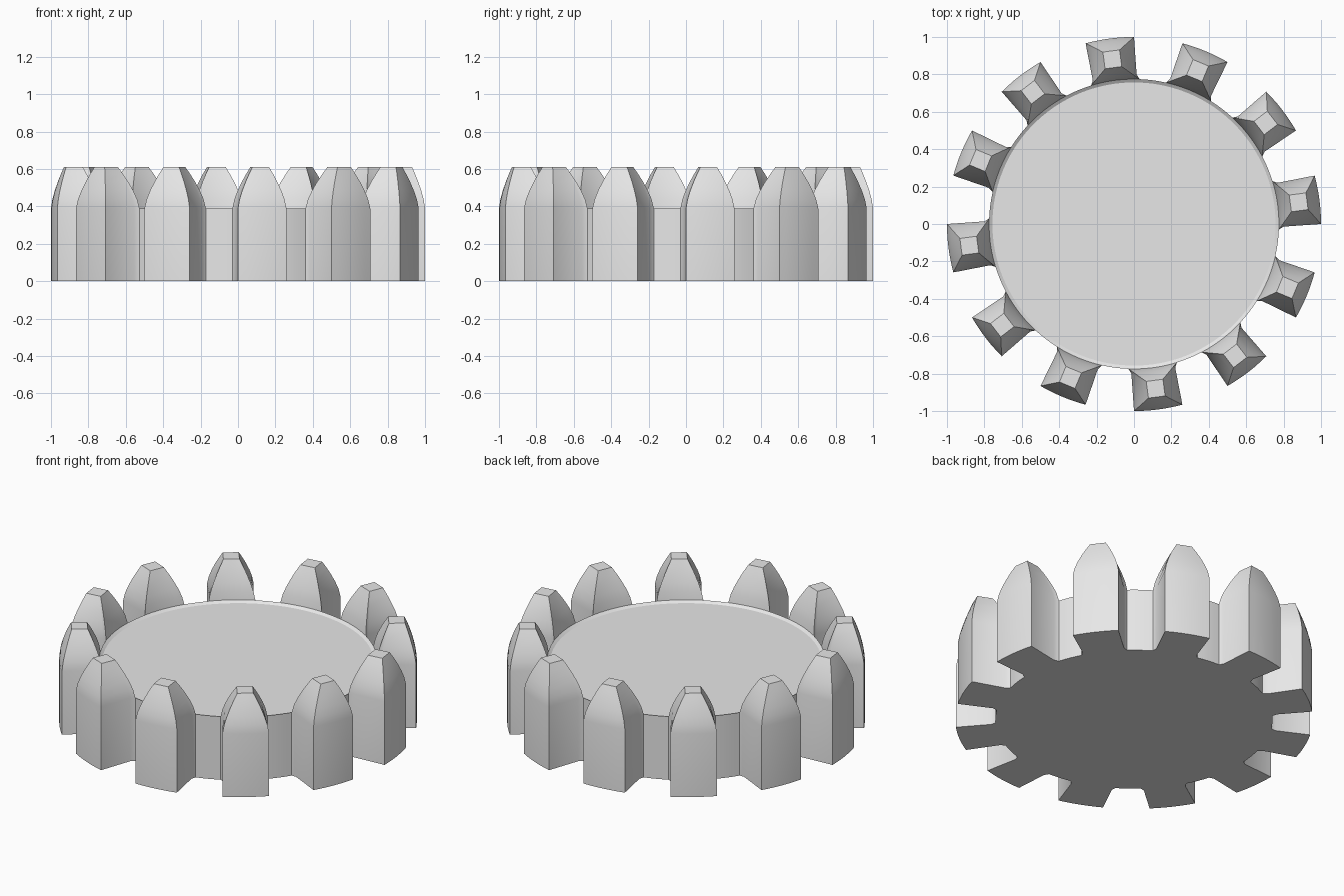
import bpy, bmesh, math

if "Cube" in bpy.data.objects:
    bpy.data.objects.remove(bpy.data.objects["Cube"])

TEETH = 12
STEP = math.tau / TEETH
R_OUT, R_ROOT, R_FILLET, R_DISC = 1.0, 0.775, 0.80, 0.757
A_OUT, A_FILLET, A_ROOT = (math.radians(a) for a in (7.5, 8.5, 9.7))
Z_RIM, Z_DISC, Z_TOP = 0.39, 0.378, 0.61
TIP_R, TIP_HALF = 0.888, 0.045      # flat tip of each tooth
N = 6                               # segments across a tooth
GAP_N = 4                           # segments across a gap

bm = bmesh.new()


def vert(r, a, z):
    return bm.verts.new((r * math.cos(a), r * math.sin(a), z))


def strip(low, high, closed=False):
    """Join two rows of vertices with quads."""
    n = len(low)
    for i in range(n if closed else n - 1):
        j = (i + 1) % n
        bm.faces.new((low[i], low[j], high[j], high[i]))


# Outline of one tooth: (radius, angle, tip along, tip across)
fr = [i / N * 2 - 1 for i in range(N + 1)]
outer = [(R_OUT, f * A_OUT, 1, f) for f in fr]
inner = [(R_ROOT, -f * A_ROOT, -1, -f) for f in fr]
ring = (outer + [(R_FILLET, A_FILLET, -0.8, 1)] + inner
        + [(R_FILLET, -A_FILLET, -0.8, -1)])
levels = [0.0, 0.22, 0.43, 0.65, 0.83, 1.0]


def tooth_row(c, t):
    """Cross-section of the tooth at c, tapered by t towards the tip."""
    k = t ** 1.45
    z = Z_RIM + (Z_TOP - Z_RIM) * t
    row = []
    for r, a, along, across in ring:
        v = r * math.cos(a) * (1 - k) + (TIP_R + along * TIP_HALF) * k
        u = r * math.sin(a) * (1 - k) + across * TIP_HALF * k
        row.append(vert(math.hypot(u, v), c + math.atan2(u, v), z))
    return row


outline, rim_angles = [], []
for i in range(TEETH):
    c = math.radians(7.5) + i * STEP
    # Tapered upper half of the tooth
    rows = [tooth_row(c, t) for t in levels]
    for low, high in zip(rows, rows[1:]):
        strip(low, high, closed=True)
    bm.faces.new(rows[-1])
    # Gear outline: tooth and the gap after it
    outline += [(R_ROOT, c - A_ROOT), (R_FILLET, c - A_FILLET)]
    outline += [(r, c + a) for r, a, _, _ in outer]
    outline += [(R_FILLET, c + A_FILLET), (R_ROOT, c + A_ROOT)]
    rim_angles += [c + f * A_ROOT for f in fr]
    for g in range(1, GAP_N):
        a = c + A_ROOT + (STEP - 2 * A_ROOT) * g / GAP_N
        outline.append((R_ROOT, a))
        rim_angles.append(a)

# Straight gear wall and flat underside
bottom = [vert(r, a, 0) for r, a in outline]
wall_top = [vert(r, a, Z_RIM) for r, a in outline]
strip(bottom, wall_top, closed=True)
bm.faces.new(bottom[::-1])

# Slightly dished disc with a narrow sloping rim
rim = [vert(R_ROOT, a, Z_RIM) for a in rim_angles]
disc = [vert(R_DISC, a, Z_DISC) for a in rim_angles]
strip(rim, disc, closed=True)
bm.faces.new(disc)

bmesh.ops.remove_doubles(bm, verts=bm.verts, dist=1e-4)
bmesh.ops.recalc_face_normals(bm, faces=bm.faces)

mesh = bpy.data.meshes.new("gear_wheel")
bm.to_mesh(mesh)
bm.free()
gear = bpy.data.objects.new("gear_wheel", mesh)
bpy.context.collection.objects.link(gear)

grey = bpy.data.materials.new("light_grey")
grey.diffuse_color = (0.8, 0.8, 0.8, 1)
grey.use_nodes = True
grey.node_tree.nodes["Principled BSDF"].inputs["Base Color"].default_value = grey.diffuse_color
mesh.materials.append(grey)

bpy.context.view_layer.objects.active = gear
gear.select_set(True)
bpy.ops.object.shade_smooth_by_angle(angle=math.radians(30))
